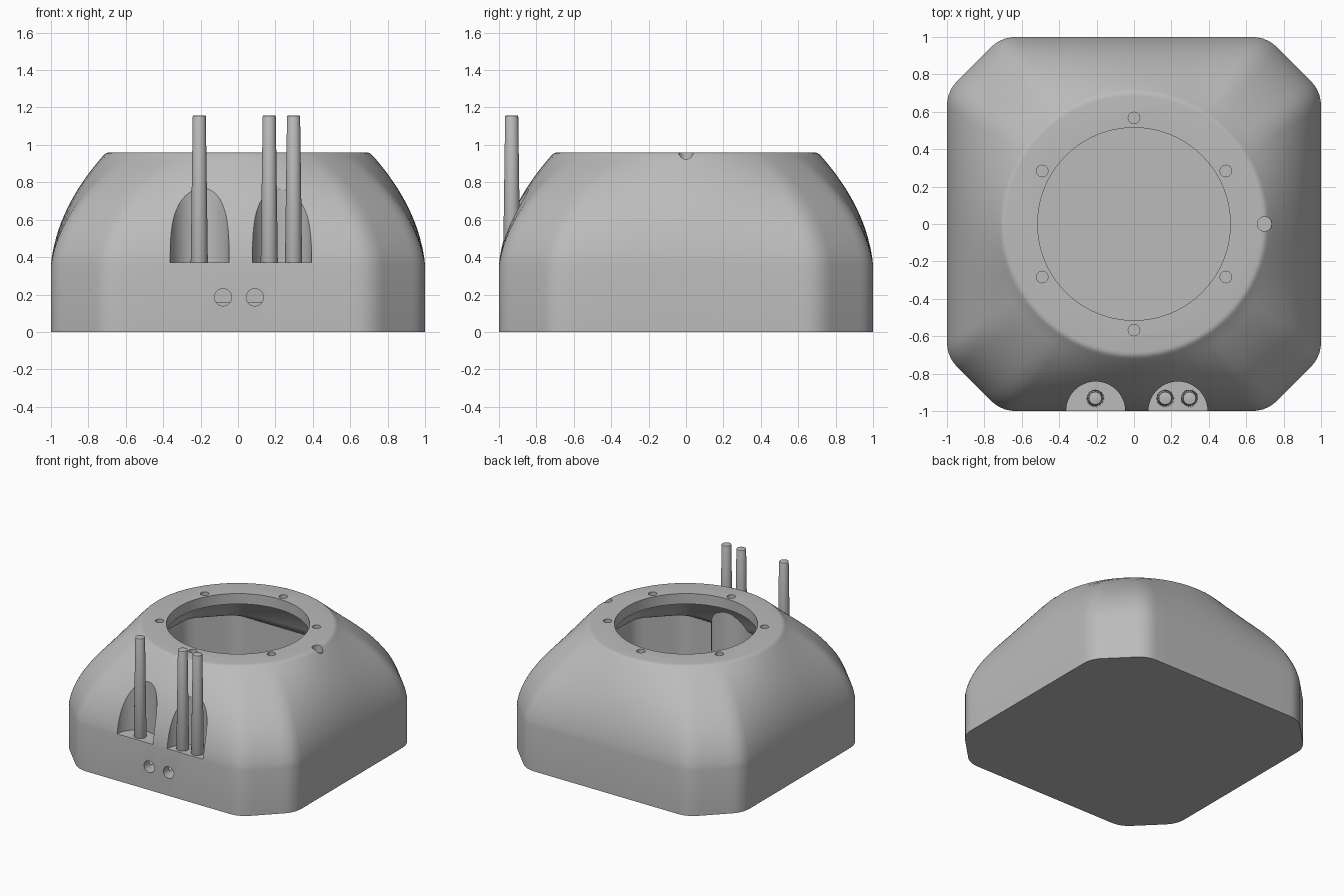
import bpy, bmesh, math
from mathutils import Vector

if "Cube" in bpy.data.objects:
    bpy.data.objects.remove(bpy.data.objects["Cube"], do_unlink=True)

# One matte grey for everything
grey = bpy.data.materials.new("matte grey")
grey.use_nodes = True
colour = (0.5, 0.5, 0.5, 1)
grey.diffuse_color = colour
grey.node_tree.nodes["Principled BSDF"].inputs["Base Color"].default_value = colour

TOP_R = 0.72      # radius of the round top
CORNER = 0.71     # where the corner chamfers begin
WALL = 0.93       # inner size relative to outer


def make_object(name, bm):
    bmesh.ops.recalc_face_normals(bm, faces=bm.faces)
    mesh = bpy.data.meshes.new(name)
    bm.to_mesh(mesh)
    bm.free()
    mesh.materials.append(grey)
    obj = bpy.data.objects.new(name, mesh)
    bpy.context.collection.objects.link(obj)
    return obj


def activate(obj):
    bpy.ops.object.select_all(action='DESELECT')
    obj.select_set(True)
    bpy.context.view_layer.objects.active = obj


def smooth(obj, angle=30):
    activate(obj)
    bpy.ops.object.shade_smooth_by_angle(angle=math.radians(angle))


def rounded_octagon(fillet=0.08, arc=5, steps=12):
    c = CORNER
    corners = [Vector(p) for p in ((1, -c), (1, c), (c, 1), (-c, 1),
                                   (-1, c), (-1, -c), (-c, -1), (c, -1))]
    points = []
    for i, p in enumerate(corners):
        before, after = corners[i - 1], corners[(i + 1) % 8]
        a = p + (before - p).normalized() * fillet
        b = p + (after - p).normalized() * fillet
        for j in range(arc + 1):
            t = j / arc
            points.append(a.lerp(p, t).lerp(p.lerp(b, t), t))
        # Subdivide the straight run to the next fillet
        end = after + (p - after).normalized() * fillet
        points += [b.lerp(end, j / steps) for j in range(1, steps)]
    return points


OUTLINE = rounded_octagon()


def loft(name, rings):
    """Each ring is (octagon amount, height, scale)."""
    bm = bmesh.new()
    loops = []
    for w, z, s in rings:
        loop = []
        for p in OUTLINE:
            q = (p.normalized() * TOP_R).lerp(p, w) * s
            loop.append(bm.verts.new((q.x, q.y, z)))
        loops.append(loop)
    n = len(OUTLINE)
    for low, high in zip(loops, loops[1:]):
        for i in range(n):
            k = (i + 1) % n
            bm.faces.new((low[i], low[k], high[k], high[i]))
    bm.faces.new(loops[0][::-1])
    bm.faces.new(loops[-1])
    return make_object(name, bm)


def cylinder(name, x, y, z0, z1, r0, r1=None, sides=32):
    bm = bmesh.new()
    bmesh.ops.create_cone(bm, cap_ends=True, segments=sides, radius1=r0,
                          radius2=r0 if r1 is None else r1, depth=z1 - z0)
    bmesh.ops.translate(bm, verts=bm.verts, vec=(x, y, (z0 + z1) / 2))
    return make_object(name, bm)


def cut(target, cutter):
    cutter.hide_render = True
    activate(target)
    mod = target.modifiers.new("cut", 'BOOLEAN')
    mod.operation = 'DIFFERENCE'
    mod.solver = 'EXACT'
    mod.object = cutter
    bpy.ops.object.modifier_apply(modifier=mod.name)
    bpy.data.objects.remove(cutter, do_unlink=True)


# Dome profile, bowed from the wall top to the round top
dome = []
for i in range(17):
    t = i / 16
    r = (1 - t) ** 2 + 2 * t * (1 - t) * 0.97 + t * t * TOP_R
    z = (1 - t) ** 2 * 0.36 + 2 * t * (1 - t) * 0.66 + t * t * 0.943
    dome.append(((r - TOP_R) / (1 - TOP_R), z))

# Outer body with a softened top edge
body = loft("housing_body", [(1, 0, 1)] + [(w, z, 1) for w, z in dome]
            + [(0, 0.953, 0.985), (0, 0.958, 0.97), (0, 0.96, 0.95)])

# Inner cavity with a small ledge, kept clear of the pocket walls
cavity = loft("cavity_cutter", [(1, 0.16, WALL), (1, 0.5, WALL)]
              + [(w, z * WALL, WALL) for w, z in dome if z * WALL > 0.51])
POCKETS = (-0.205, 0.235)
for x in POCKETS:
    cut(cavity, cylinder("pocket_wall", x, -1, 0.31, 1.1, 0.2, sides=48))
cut(body, cavity)

# Round opening in the top
cut(body, cylinder("opening_cutter", 0, 0, 0.7, 1.1, 0.515, sides=96))

# Half-round pockets in the front slope
for x in POCKETS:
    cut(body, cylinder("pocket_cutter", x, -1, 0.37, 1.2, 0.158, sides=48))

# Ring of screw holes and one larger hole at the edge
for i in range(6):
    a = math.radians(30 + 60 * i)
    cut(body, cylinder("screw_cutter", 0.567 * math.cos(a), 0.567 * math.sin(a),
                       0.91, 1.1, 0.031, sides=24))
cut(body, cylinder("edge_hole_cutter", 0.698, 0, 0.9, 1.1, 0.039, sides=24))

# Two cable holes through the front wall
for x in (-0.08, 0.09):
    hole = cylinder("cable_hole_cutter", 0, 0, -0.15, 0.15, 0.046)
    hole.rotation_euler.x = math.pi / 2
    hole.location = (x, -1.03, 0.185)
    bpy.context.view_layer.update()
    cut(body, hole)
smooth(body)

# Tapered rods standing in the pockets
for i, x in enumerate((-0.207, 0.167, 0.297)):
    rod = cylinder(f"rod_{i + 1}", x, -0.932, 0.36, 1.157, 0.046, 0.035)
    activate(rod)
    bevel = rod.modifiers.new("soft_end", 'BEVEL')
    bevel.width = 0.005
    bevel.segments = 2
    bevel.limit_method = 'ANGLE'
    bevel.angle_limit = math.radians(60)
    bpy.ops.object.modifier_apply(modifier=bevel.name)
    smooth(rod)
